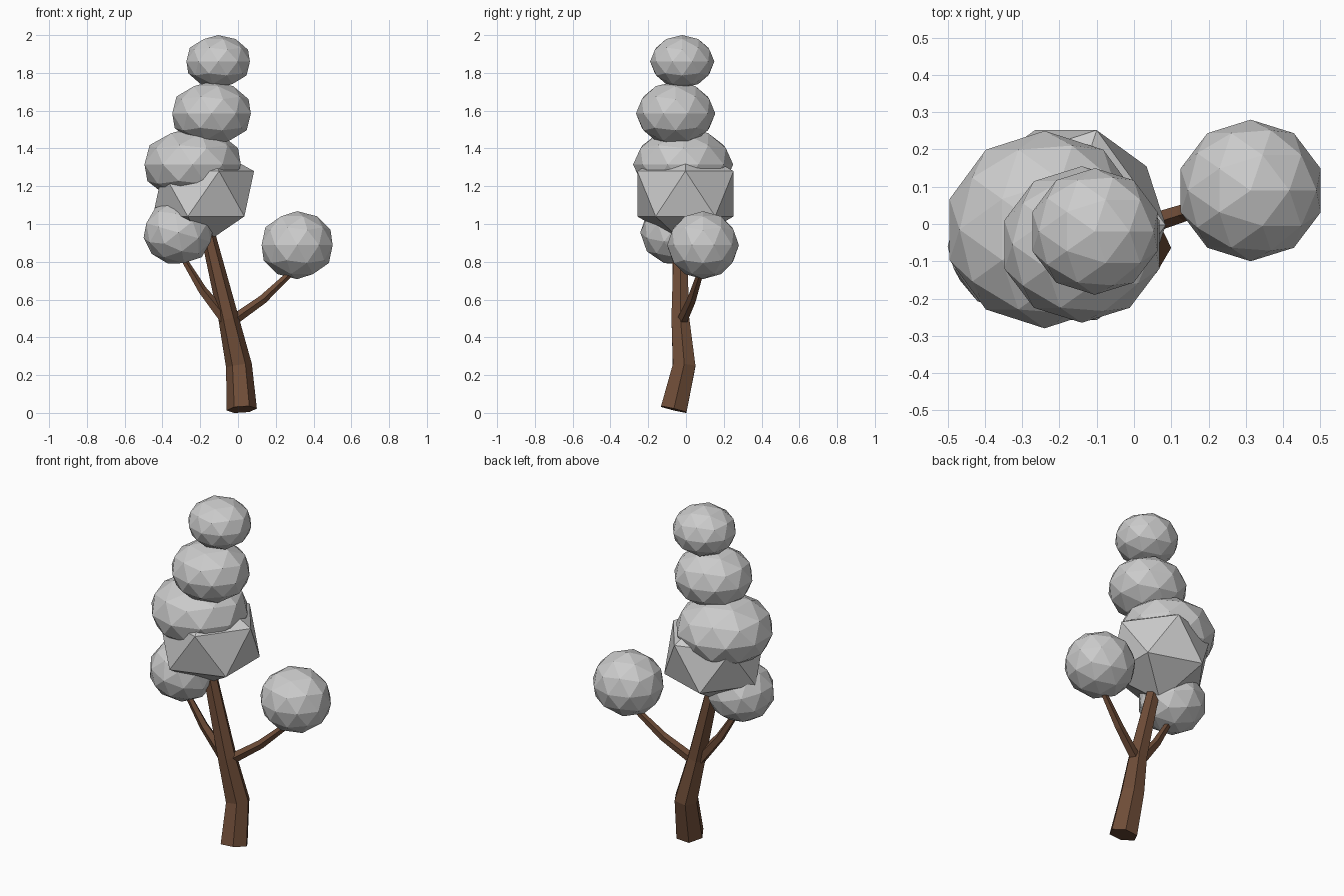
import bpy, bmesh
from mathutils import Vector, Matrix
from math import cos, sin, pi

if "Cube" in bpy.data.objects:
    bpy.data.objects.remove(bpy.data.objects["Cube"])

bark = bpy.data.materials.new("bark")
bark.diffuse_color = (0.16, 0.075, 0.04, 1)
bark.use_nodes = True
bark.node_tree.nodes["Principled BSDF"].inputs["Base Color"].default_value = bark.diffuse_color


def add_object(name, bm, mat=None):
    bmesh.ops.recalc_face_normals(bm, faces=bm.faces)
    me = bpy.data.meshes.new(name)
    bm.to_mesh(me)
    bm.free()
    ob = bpy.data.objects.new(name, me)
    bpy.context.collection.objects.link(ob)
    if mat:
        me.materials.append(mat)
    return ob


def limb(name, path, radii, sides):
    """Tapered faceted tube with rings square to the path."""
    bm = bmesh.new()
    pts = [Vector(p) for p in path]
    rings = []
    for i, (p, r) in enumerate(zip(pts, radii)):
        t = (pts[min(i + 1, len(pts) - 1)] - pts[max(i - 1, 0)]).normalized()
        v = t.cross(Vector((1, 0, 0))).normalized()
        u = v.cross(t)
        rings.append([bm.verts.new(p + r * (u * cos(2 * pi * k / sides) + v * sin(2 * pi * k / sides)))
                      for k in range(sides)])
    for a, b in zip(rings, rings[1:]):
        for k in range(sides):
            n = (k + 1) % sides
            bm.faces.new((a[k], a[n], b[n], b[k]))
    bm.faces.new(rings[0][::-1])
    bm.faces.new(rings[-1])
    return add_object(name, bm, bark)


def foliage(name, center, half, level=2, tilt=0.0):
    """Faceted ball fitted to the given half extents."""
    bm = bmesh.new()
    bmesh.ops.create_icosphere(bm, subdivisions=level, radius=1,
                               matrix=Matrix.Rotation(tilt, 4, 'Y'))
    fit = [half[i] / max(abs(v.co[i]) for v in bm.verts) for i in range(3)]
    for v in bm.verts:
        v.co = Vector([center[i] + v.co[i] * fit[i] for i in range(3)])
    return add_object(name, bm)


# Trunk and branches
limb("trunk", [(0.02, -0.065, 0.018), (0.005, -0.01, 0.25), (-0.05, -0.03, 0.5), (-0.165, -0.03, 0.97)],
     [0.08, 0.069, 0.054, 0.038], 6)
limb("right_branch", [(-0.04, -0.025, 0.48), (0.13, 0.03, 0.6), (0.31, 0.085, 0.77)],
     [0.03, 0.025, 0.016], 5)
limb("left_branch", [(-0.07, -0.03, 0.5), (-0.19, -0.045, 0.65), (-0.31, -0.06, 0.85)],
     [0.035, 0.025, 0.015], 5)

# Foliage clumps
foliage("foliage_top", (-0.105, -0.02, 1.86), (0.168, 0.17, 0.14))
foliage("foliage_upper", (-0.14, -0.055, 1.585), (0.208, 0.21, 0.17))
foliage("foliage_middle", (-0.24, -0.015, 1.315), (0.255, 0.265, 0.195))
foliage("foliage_core", (-0.183, -0.003, 1.16), (0.268, 0.255, 0.268), level=1)
foliage("foliage_left", (-0.315, -0.06, 0.955), (0.185, 0.182, 0.165), tilt=0.3)
foliage("foliage_right", (0.313, 0.09, 0.888), (0.188, 0.19, 0.18))
